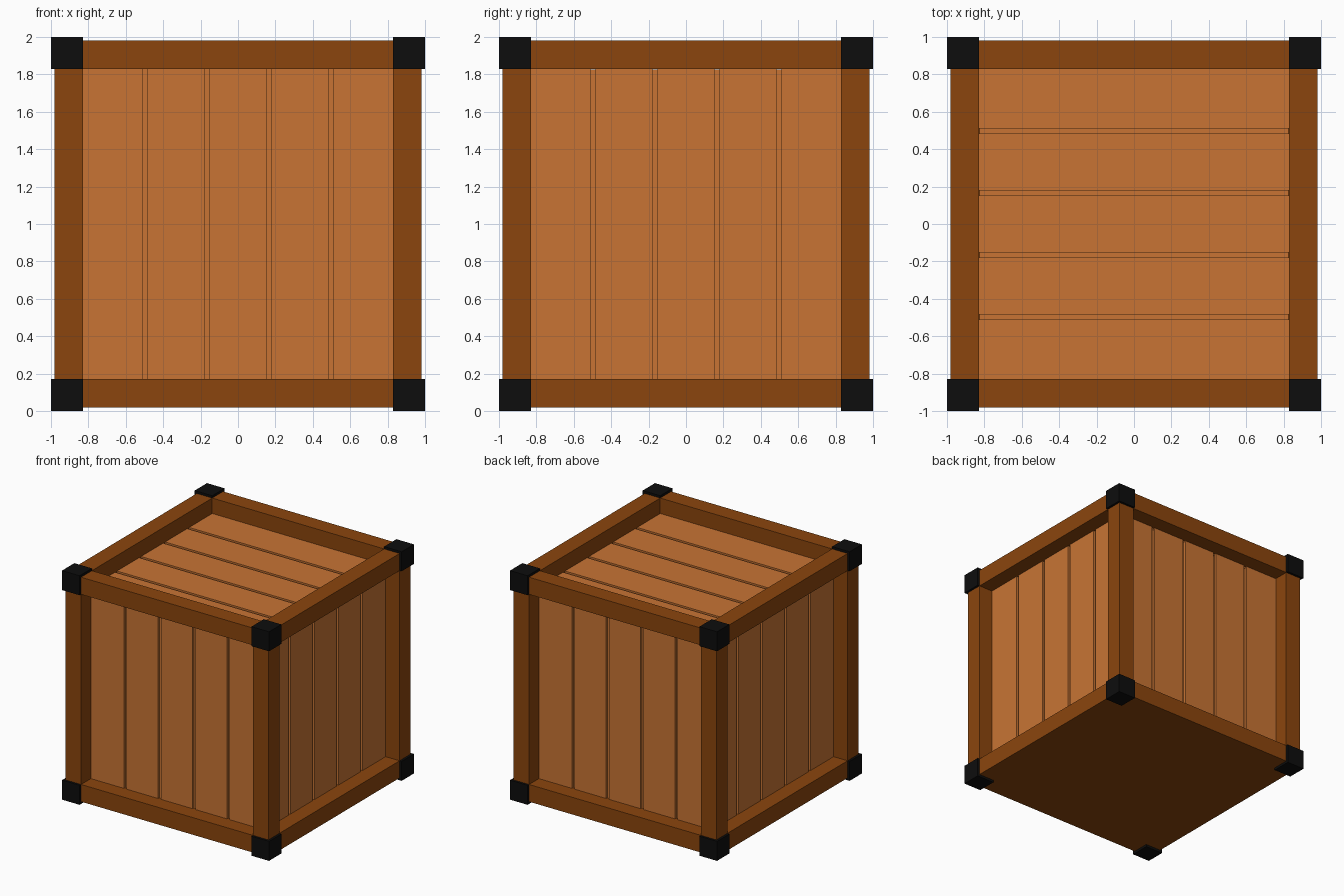
import bpy
from itertools import product
from mathutils import Matrix, Vector

cube = bpy.data.objects.get("Cube")
if cube:
    bpy.data.objects.remove(cube, do_unlink=True)

OUT, INNER = 0.98, 0.83      # outer and inner faces of the frame beams
PANEL, CORE = 0.845, 0.825   # plank faces and groove floors
PITCH, GAP = 0.332, 0.027    # plank spacing and groove width
CENTRE = Vector((0, 0, 1))


def make_material(name, color):
    mat = bpy.data.materials.new(name)
    mat.use_nodes = True
    mat.diffuse_color = color
    mat.node_tree.nodes["Principled BSDF"].inputs["Base Color"].default_value = color
    return mat


plank_wood = make_material("light plank wood", (0.578, 0.175, 0.034, 1))
beam_wood = make_material("dark beam wood", (0.258, 0.06, 0.004, 1))
black_metal = make_material("black corner metal", (0.004, 0.004, 0.004, 1))


def box(name, lo, hi, mat, turn=Matrix()):
    """Box between two corners measured from the crate centre, then turned."""
    lo, hi = Vector(lo), Vector(hi)
    bpy.ops.mesh.primitive_cube_add(size=1)
    obj = bpy.context.object
    obj.name = name
    shape = Matrix.Translation((lo + hi) / 2) @ Matrix.Diagonal((*(hi - lo), 1))
    obj.data.transform(Matrix.Translation(CENTRE) @ turn @ shape)
    obj.data.materials.append(mat)
    return obj


# Inner box forming the groove floors
box("inner_box", (-CORE, -CORE, -0.9), (CORE, CORE, CORE), plank_wood)

# Five planks on each wall and on the lid
turns = {side: Matrix.Rotation(i * 1.5707963, 4, "Z")
         for i, side in enumerate(("front", "left", "back", "right"))}
# The lid planks run from side to side
turns["lid"] = Matrix(((0, 0, 1, 0), (1, 0, 0, 0), (0, -1, 0, 0), (0, 0, 0, 1)))
for side, turn in turns.items():
    for i in range(5):
        mid = (i - 2) * PITCH
        x0 = -INNER if i == 0 else mid - (PITCH - GAP) / 2
        x1 = INNER if i == 4 else mid + (PITCH - GAP) / 2
        box(f"{side}_plank_{i + 1}", (x0, -PANEL, -INNER),
            (x1, -CORE + 0.01, INNER), plank_wood, turn)

# Twelve frame beams, four along each axis
for axis, label in enumerate(("cross_beam", "depth_beam", "post")):
    for a, b in product((-1, 1), repeat=2):
        lo, hi = [-INNER] * 3, [INNER] * 3
        for other, sign in zip([k for k in range(3) if k != axis], (a, b)):
            lo[other], hi[other] = sorted((sign * INNER, sign * OUT))
        box(label, lo, hi, beam_wood)

# Solid floor flush with the lower beams
box("floor", (-INNER, -INNER, -OUT), (INNER, INNER, -0.9), beam_wood)

# Eight protruding corner blocks
for signs in product((-1, 1), repeat=3):
    spans = [sorted((s * INNER, s)) for s in signs]
    box("corner_block", *zip(*spans), black_metal)
